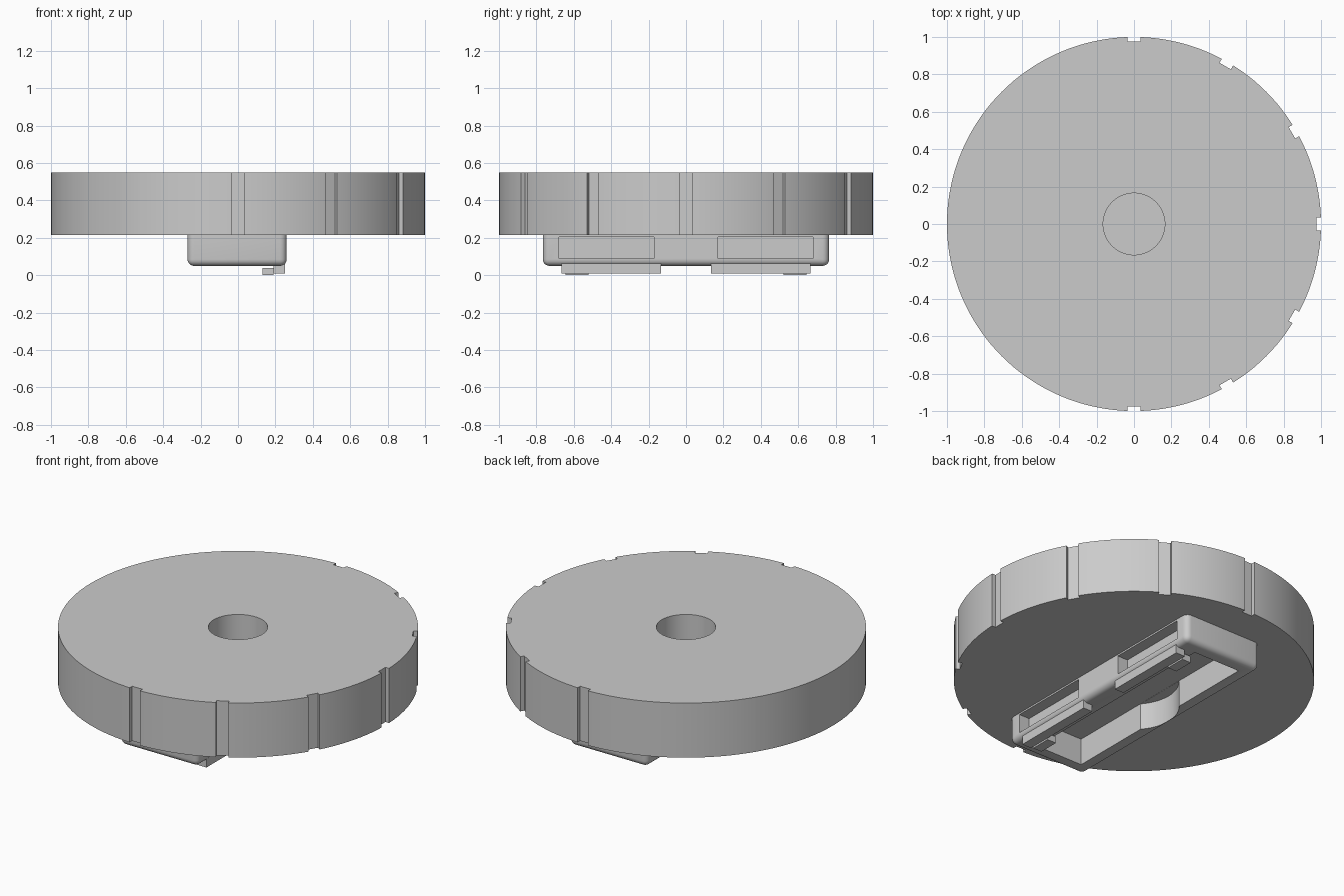
import bpy, bmesh, math
from mathutils import Matrix, Vector

cube = bpy.data.objects.get("Cube")
if cube:
    bpy.data.objects.remove(cube, do_unlink=True)

grey = bpy.data.materials.new("light_grey")
grey.use_nodes = True
GREY = (0.6, 0.6, 0.6, 1)
grey.diffuse_color = GREY
grey.node_tree.nodes["Principled BSDF"].inputs["Base Color"].default_value = GREY


def finish(name, bm):
    bmesh.ops.recalc_face_normals(bm, faces=bm.faces)
    mesh = bpy.data.meshes.new(name)
    bm.to_mesh(mesh)
    bm.free()
    mesh.materials.append(grey)
    obj = bpy.data.objects.new(name, mesh)
    bpy.context.collection.objects.link(obj)
    return obj


def box(name, x, y, z, angle=0.0, fillet=0.0):
    """Box from (min, max) ranges; fillet rounds all edges but the top ones."""
    bm = bmesh.new()
    bmesh.ops.create_cube(bm, size=1)
    for v in bm.verts:
        v.co = Vector([r[0] + (c + 0.5) * (r[1] - r[0]) for c, r in zip(v.co, (x, y, z))])
    if fillet:
        edges = [e for e in bm.edges if any(v.co.z < z[1] - 0.001 for v in e.verts)]
        bmesh.ops.bevel(bm, geom=edges, offset=fillet, segments=5, profile=0.5,
                        affect='EDGES')
    bm.transform(Matrix.Rotation(angle, 4, 'Z'))
    return finish(name, bm)


def cylinder(name, radius, z, sides):
    bm = bmesh.new()
    bmesh.ops.create_cone(bm, cap_ends=True, segments=sides, radius1=radius,
                          radius2=radius, depth=z[1] - z[0])
    bm.transform(Matrix.Translation((0, 0, (z[0] + z[1]) / 2)))
    return finish(name, bm)


def carve(obj, cutters):
    """Subtract the cutters, then discard them."""
    for c in cutters:
        m = obj.modifiers.new("cut", 'BOOLEAN')
        m.operation, m.solver, m.object = 'DIFFERENCE', 'EXACT', c
    bpy.context.view_layer.update()
    graph = bpy.context.evaluated_depsgraph_get()
    mesh = bpy.data.meshes.new_from_object(obj.evaluated_get(graph))
    obj.modifiers.clear()
    obj.data = mesh
    for c in cutters:
        bpy.data.objects.remove(c, do_unlink=True)


# Round plate with a blind centre hole and twelve rim notches
BASE = 0.215
disc = cylinder("disc", 1.0, (BASE, 0.55), 144)
cutters = [cylinder("hole_cutter", 0.165, (0.26, 0.7), 64)]
for i in range(12):
    cutters.append(box("notch_cutter", (0.975, 1.2), (-0.035, 0.035), (0.1, 0.7),
                       angle=math.radians(30 * i)))
carve(disc, cutters)

# Rounded housing under the plate, hollow, with two recesses in its left wall
housing = box("housing", (-0.27, 0.26), (-0.765, 0.765), (0.05, BASE), fillet=0.035)
cutters = [box("pocket_cutter", (-0.187, 0.13), (-0.68, 0.68), (0, 0.213)),
           cylinder("scoop_cutter", 0.25, (0, 0.212), 64)]
# keep the scoop on the right-hand side of the pocket only
carve(cutters[1], [box("scoop_limit", (0.1, 0.4), (-0.4, 0.4), (-0.1, 0.4))])
for s in (-1, 1):
    y = sorted((s * 0.17, s * 0.68))
    cutters.append(box("recess_cutter", (0.19, 0.4), y, (0.09, 0.205)))
carve(housing, cutters)

# Clip rails along the left wall, each with a small hook tab
for s, side in ((-1, "front"), (1, "back")):
    box(side + "_rail", (0.19, 0.252), sorted((s * 0.135, s * 0.665)), (0.01, 0.07))
    box(side + "_hook", (0.13, 0.19), sorted((s * 0.52, s * 0.645)), (0.0, 0.04))

# Smooth the curved walls, keep edges crisp
for obj in (disc, housing):
    bpy.ops.object.select_all(action='DESELECT')
    obj.select_set(True)
    bpy.context.view_layer.objects.active = obj
    bpy.ops.object.shade_smooth_by_angle(angle=math.radians(25))
